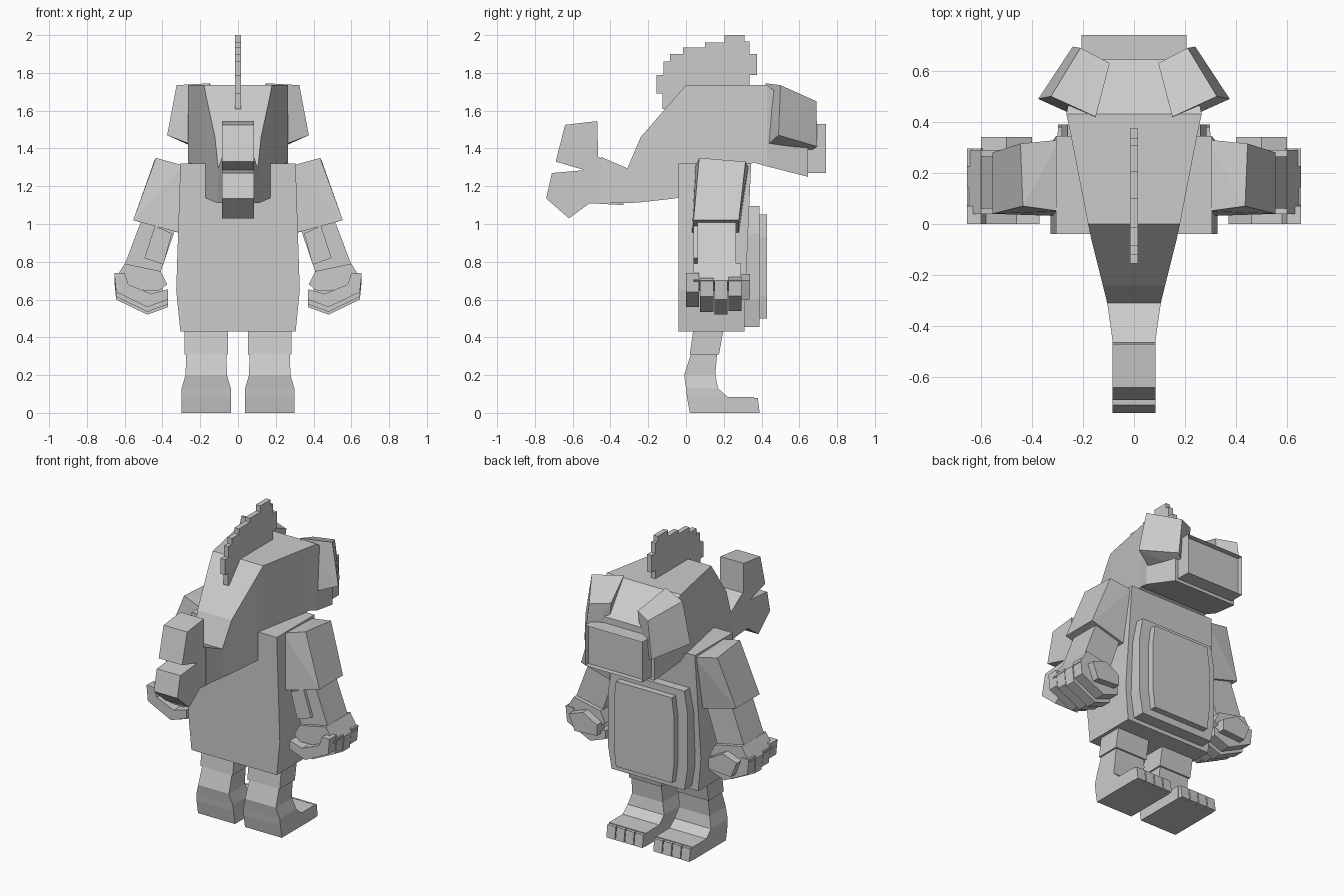
import bpy
import bmesh

if "Cube" in bpy.data.objects:
    bpy.data.objects.remove(bpy.data.objects["Cube"], do_unlink=True)

grey = bpy.data.materials.new("plain grey")
grey.use_nodes = True
grey.diffuse_color = (.6, .6, .6, 1)
grey.node_tree.nodes["Principled BSDF"].inputs["Base Color"].default_value = (.6, .6, .6, 1)


def finish(name, bm):
    """Turn a bmesh into a flat shaded object."""
    bmesh.ops.recalc_face_normals(bm, faces=bm.faces)
    mesh = bpy.data.meshes.new(name)
    bm.to_mesh(mesh)
    bm.free()
    mesh.materials.append(grey)
    obj = bpy.data.objects.new(name, mesh)
    bpy.context.scene.collection.objects.link(obj)
    return obj


def add_rings(bm, rings):
    """Bridge a list of equal point rings and cap both ends."""
    loops = [[bm.verts.new(p) for p in ring] for ring in rings]
    count = len(loops[0])
    for a, b in zip(loops, loops[1:]):
        for i in range(count):
            j = (i + 1) % count
            bm.faces.new((a[i], a[j], b[j], b[i]))
    bm.faces.new(loops[0])
    bm.faces.new(loops[-1])


def loft(name, rings):
    bm = bmesh.new()
    add_rings(bm, rings)
    return finish(name, bm)


def side_prism(name, outline, half_width):
    """Extrude a (y, z) outline across x."""
    return loft(name, [[(x, y, z) for y, z in outline] for x in (-half_width, half_width)])


def depth_prism(name, outline, y0, y1):
    """Extrude an (x, z) outline along y."""
    return loft(name, [[(x, y, z) for x, z in outline] for y in (y0, y1)])


def stack(name, sections, centre=0):
    """Stack rectangular sections given as (z, y0, y1, half width)."""
    return loft(name, [[(centre - w, a, z), (centre + w, a, z), (centre + w, b, z), (centre - w, b, z)]
                       for z, a, b, w in sections])


def hull(name, points, side=1):
    bm = bmesh.new()
    for x, y, z in points:
        bm.verts.new((x * side, y, z))
    result = bmesh.ops.convex_hull(bm, input=bm.verts)
    loose = set(result["geom_interior"] + result["geom_unused"])
    bmesh.ops.delete(bm, geom=[g for g in loose if isinstance(g, bmesh.types.BMVert)], context="VERTS")
    bmesh.ops.dissolve_limit(bm, angle_limit=.02, verts=bm.verts, edges=bm.edges)
    return finish(name, bm)


def both(points):
    """Close a right-hand (x, z) outline with its mirror image."""
    return points + [(-x, z) for x, z in reversed(points)]


# Torso and layered chest plates
stack("torso", [(.43, -.04, .31, .305), (.65, -.04, .315, .327), (1.32, -.04, .345, .305)])
depth_prism("chest_plate", both([(.26, .455), (.285, .6), (.285, .95), (.26, 1.095)]), .28, .39)
depth_prism("chest_panel", both([(.2, .5), (.215, .62), (.215, .93), (.2, 1.05)]), .36, .43)

# Tapering head, widest towards the face: (y, bottom, top, half width)
head_sections = [(-.45, 1.11, 1.355, .085), (-.31, 1.11, 1.295, .105), (-.24, 1.115, 1.46, .122),
                 (-.06, 1.135, 1.667, .167), (0, 1.15, 1.735, .18), (.36, 1.325, 1.735, .25),
                 (.43, 1.305, 1.735, .265), (.645, 1.25, 1.57, .225)]
loft("head", [[(-w, y, b), (w, y, b), (w, y, t), (-w, y, t)] for y, b, t, w in head_sections])

# Forked end behind the head
side_prism("forked_tip", [(-.33, 1.1), (-.51, 1.11), (-.62, 1.03), (-.74, 1.135), (-.71, 1.27),
                          (-.535, 1.285), (-.69, 1.33), (-.64, 1.525), (-.47, 1.545),
                          (-.465, 1.355), (-.33, 1.3)], .084)

# Muzzle box with a recessed front
bm = bmesh.new()
add_rings(bm, [[(-.205, y, 1.27), (.205, y, 1.27), (.205, y, 1.53), (-.205, y, 1.53)] for y in (.6, .74)])
front = max(bm.faces, key=lambda f: f.calc_center_median().y)
bmesh.ops.inset_region(bm, faces=[front], thickness=.05)
bottom = bmesh.ops.extrude_face_region(bm, geom=[front])
bmesh.ops.translate(bm, vec=(0, -.035, 0), verts=[v for v in bottom["geom"] if isinstance(v, bmesh.types.BMVert)])
if front.is_valid:
    bmesh.ops.delete(bm, geom=[front], context="FACES_ONLY")
finish("muzzle", bm)

# Stepped crest: walk corner by corner, moving along then up or down
steps = [(-.155, 1.69), (-.155, 1.79), (-.12, 1.86), (-.085, 1.9), (-.015, 1.935), (.1, 1.96),
         (.205, 2), (.31, 2), (.335, 1.965), (.375, 1.9)]
crest = [(.335, 1.7), (0, 1.7), (-.09, 1.61), (-.125, 1.61), (-.125, 1.69), steps[0]]
for (y0, z0), (y1, z1) in zip(steps, steps[1:]):
    if y1 > y0 and z1 != z0:
        crest.append((y1, z0) if z1 > z0 else (y0, z1))
    crest.append((y1, z1))
crest += [(.375, 1.79), (.335, 1.79)]
side_prism("crest", crest, .016)

for side, label in ((1, "left"), (-1, "right")):
    # Slanted ear block
    hull(label + "_ear", [(.325, .5, 1.735), (.21, .69, 1.65), (.375, .49, 1.47), (.24, .695, 1.41),
                          (.15, .42, 1.745), (.095, .63, 1.66), (.22, .42, 1.41), (.13, .62, 1.36)], side)

    # Sleeve, forearm and the thin pad behind it
    hull(label + "_sleeve", [(.445, .315, 1.33), (.435, .07, 1.35), (.29, .33, 1.3), (.29, .05, 1.31),
                             (.555, .28, 1.02), (.555, .04, 1.02), (.265, .28, .94), (.26, .03, .94)], side)
    forearm = [(x, y, z) for y in (.06, .265) for x, z in ((.5, 1.05), (.33, .98), (.41, .745), (.6, .785))]
    hull(label + "_forearm", forearm, side)
    pad = [(x, y, z) for y in (.04, .08) for x, z in ((.44, .99), (.35, .95), (.395, .785), (.495, .82))]
    hull(label + "_arm_pad", pad, side)

    # Fist: palm, four curled fingers and a thumb
    palm = [(x, y, z) for y in (.04, .29)
            for x, z in ((.6, .79), (.41, .75), (.375, .68), (.42, .645), (.6, .655), (.655, .7))]
    hull(label + "_palm", palm, side)
    curl = [(.655, .7), (.645, .6), (.48, .52), (.37, .56), (.37, .615), (.46, .59), (.58, .64), (.6, .7)]
    for i, lift in enumerate((.04, .015, 0, .02)):
        start = i * .075
        depth_prism(f"{label}_finger_{i}", [(x * side, z + lift) for x, z in curl], start, start + .07)
    hull(label + "_thumb", [(x, y, z) for y in (.26, .34)
                            for x, z in ((.6, .7), (.5, .735), (.4, .68), (.4, .61), (.56, .6))], side)

    # Leg, foot and toes
    middle = side * .168
    stack(label + "_thigh", [(.31, .02, .175, .116), (.45, .04, .2, .116)], middle)
    stack(label + "_foot", [(0, .02, .36, .132), (.085, .005, .36, .132), (.085, .005, .22, .132),
                            (.13, 0, .17, .13), (.2, -.01, .155, .11), (.32, .03, .165, .106)], middle)
    for i in range(4):
        stack(f"{label}_toe_{i}", [(0, .34, .39, .03), (.08, .34, .38, .03)], middle + (i - 1.5) * .066)
